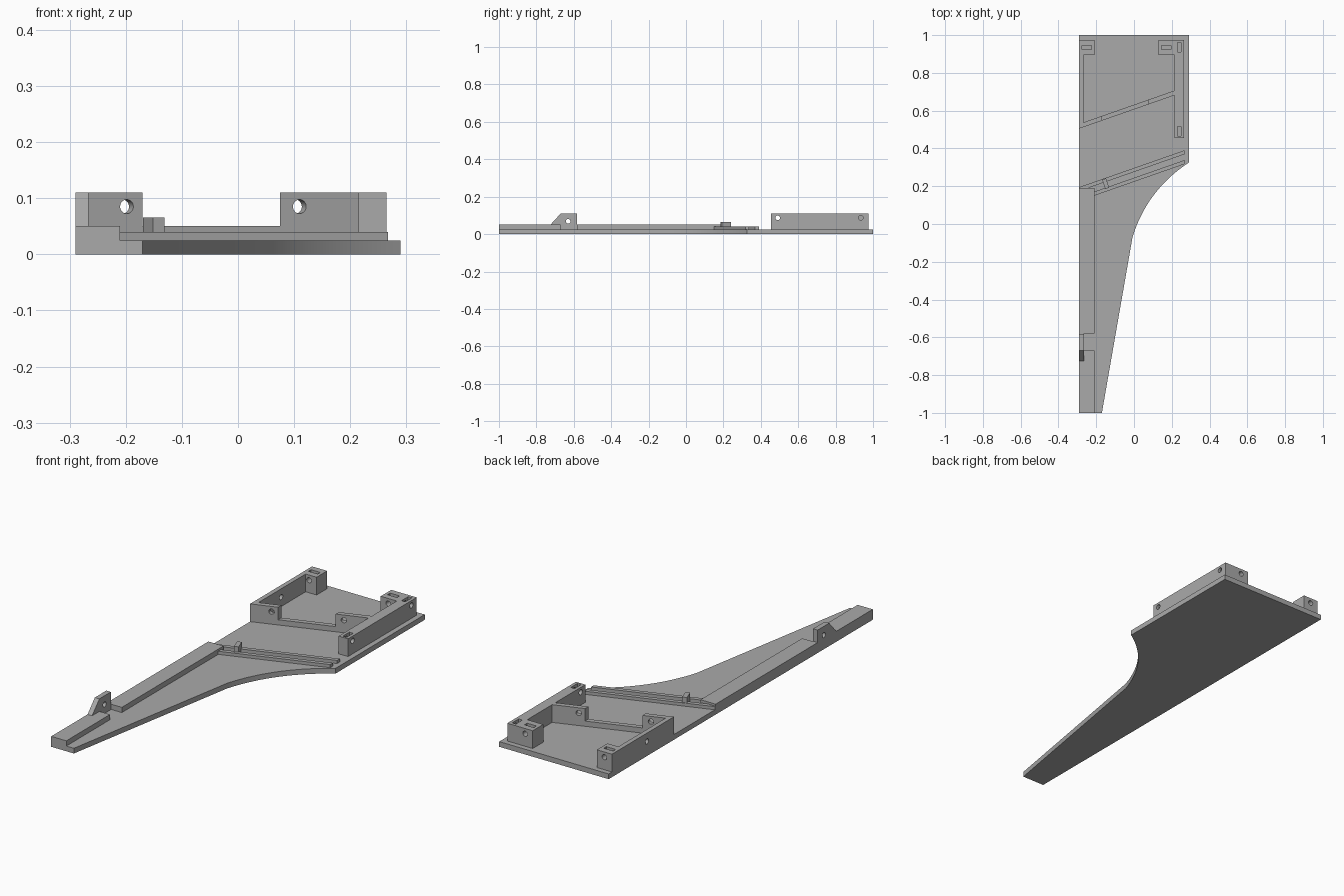
import bpy, bmesh, math
from mathutils import Vector

if "Cube" in bpy.data.objects:
    bpy.data.objects.remove(bpy.data.objects["Cube"])

grey = bpy.data.materials.new("matte grey")
grey.use_nodes = True
grey.diffuse_color = (0.40, 0.40, 0.40, 1)
grey.node_tree.nodes["Principled BSDF"].inputs["Base Color"].default_value = (0.40, 0.40, 0.40, 1)

DECK, LOW, TOP = 0.025, 0.05, 0.11
SLOPE = 0.35
ACROSS = Vector((-SLOPE, 1, 0)).normalized()   # square to the slanted bars
X, Y, Z = Vector((1, 0, 0)), Vector((0, 1, 0)), Vector((0, 0, 1))


def extrude(name, points, vec):
    """Solid made by sweeping a flat outline along a vector."""
    bm = bmesh.new()
    face = bm.faces.new([bm.verts.new(p) for p in points])
    new = bmesh.ops.extrude_face_region(bm, geom=[face])["geom"]
    bmesh.ops.translate(bm, vec=vec, verts=[v for v in new if isinstance(v, bmesh.types.BMVert)])
    bmesh.ops.recalc_face_normals(bm, faces=bm.faces)
    mesh = bpy.data.meshes.new(name)
    bm.to_mesh(mesh)
    bm.free()
    mesh.materials.append(grey)
    obj = bpy.data.objects.new(name, mesh)
    bpy.context.collection.objects.link(obj)
    return obj


def prism(name, outline, z0, z1):
    return extrude(name, [(x, y, z0) for x, y in outline], Z * (z1 - z0))


def box(name, x0, x1, y0, y1, z0, z1):
    return prism(name, [(x0, y0), (x1, y0), (x1, y1), (x0, y1)], z0, z1)


def rod(centre, axis, length, radius=0.0125):
    """Round cutter centred on a point."""
    side = axis.cross(Z).normalized()
    ring = [Vector(centre) - axis * length / 2 + radius * (side * math.cos(a) + Z * math.sin(a))
            for a in (math.tau * i / 32 for i in range(32))]
    return extrude("cutter", ring, axis * length)


def slot(x, y, wide, deep):
    """Nut slot cutter open at the top."""
    return box("cutter", x - wide / 2, x + wide / 2, y - deep / 2, y + deep / 2, 0.07, TOP + 0.02)


def cut(obj, cutters):
    for cutter in cutters:
        cutter.hide_render = True
        mod = obj.modifiers.new("cut", "BOOLEAN")
        mod.operation, mod.solver, mod.object = "DIFFERENCE", "EXACT", cutter
        bpy.context.view_layer.objects.active = obj
        bpy.ops.object.modifier_apply(modifier=mod.name)
        bpy.data.objects.remove(cutter)


# Base plate with a curved flank
a, c, b = Vector((-0.008, -0.07)), Vector((0.069, 0.18)), Vector((0.29, 0.325))
flank = [a * (1 - t) ** 2 + c * 2 * t * (1 - t) + b * t * t for t in (i / 24 for i in range(25))]
base = prism("base_plate", [(-0.29, -1), (-0.17, -1), *flank, (0.29, 1), (-0.29, 1)], 0, DECK)

# Long edge rail, notched beside the tab
prism("edge_rail", [(-0.29, -1), (-0.21, -1), (-0.21, -0.67), (-0.266, -0.67), (-0.266, -0.58),
                    (-0.21, -0.58), (-0.21, 0.19), (-0.29, 0.19)], DECK, LOW)

# Upright tab with a sloped front and a hole
tab = extrude("hinge_tab", [(-0.29, y, z) for y, z in
                            [(-0.725, LOW), (-0.67, TOP), (-0.583, TOP), (-0.583, LOW)]], X * 0.024)
cut(tab, [rod((-0.278, -0.63, 0.068), X, 0.1)])

# Left frame wall with its corner block
left = prism("left_frame_wall", [(-0.29, 0.505), (-0.268, 0.513), (-0.268, 0.895), (-0.21, 0.895),
                                 (-0.21, 0.975), (-0.29, 0.975)], DECK, TOP)
cut(left, [slot(-0.25, 0.935, 0.05, 0.02),
           rod((-0.25, 0.935, 0.085), Y, 0.2),
           rod((-0.28, 0.71, 0.07), X, 0.08)])

# Right frame wall with its corner block
right = prism("right_frame_wall", [(0.215, 0.455), (0.265, 0.455), (0.265, 0.975), (0.13, 0.975),
                                   (0.13, 0.895), (0.215, 0.895)], DECK, TOP)
cut(right, [slot(0.17, 0.935, 0.05, 0.02), rod((0.17, 0.935, 0.085), Y, 0.2)])
for y in (0.49, 0.935):
    cut(right, [slot(0.24, y, 0.02, 0.05), rod((0.25, y, 0.087), X, 0.08)])

# Slanted frame wall, tall at both ends and low between
profile = [(-0.268, DECK), (0.215, DECK), (0.215, TOP), (0.075, TOP),
           (0.075, LOW), (-0.17, LOW), (-0.17, TOP), (-0.268, TOP)]
wall = extrude("slanted_frame_wall",
               [(x, 0.505 + SLOPE * (x + 0.29), z) for x, z in profile], Y * 0.025)
cut(wall, [rod((x, 0.517 + SLOPE * (x + 0.29), 0.085), ACROSS, 0.1) for x in (-0.202, 0.106)])

# Twin slanted ribs on the deck
for name, x0, y_end in (("rear_rib", -0.29, 0.369), ("front_rib", -0.21, 0.317)):
    y0 = y_end + SLOPE * (x0 - 0.267)
    prism(name, [(x0, y0), (0.267, y_end), (0.267, y_end + 0.021), (x0, y0 + 0.021)], DECK, 0.04)

# Small peg bridging the ribs
along = Vector((1, SLOPE, 0)).normalized()
peg = [Vector((-0.15, 0.213, DECK)) + along * u * 0.011 + ACROSS * v * 0.026
       for u, v in ((-1, -1), (1, -1), (1, 1), (-1, 1))]
extrude("rib_peg", peg, Z * 0.041)

# Smooth the curved flank and holes, keep edges crisp
for obj in (base, tab, left, right, wall):
    bpy.ops.object.select_all(action="DESELECT")
    obj.select_set(True)
    bpy.context.view_layer.objects.active = obj
    bpy.ops.object.shade_smooth_by_angle(angle=math.radians(30))
